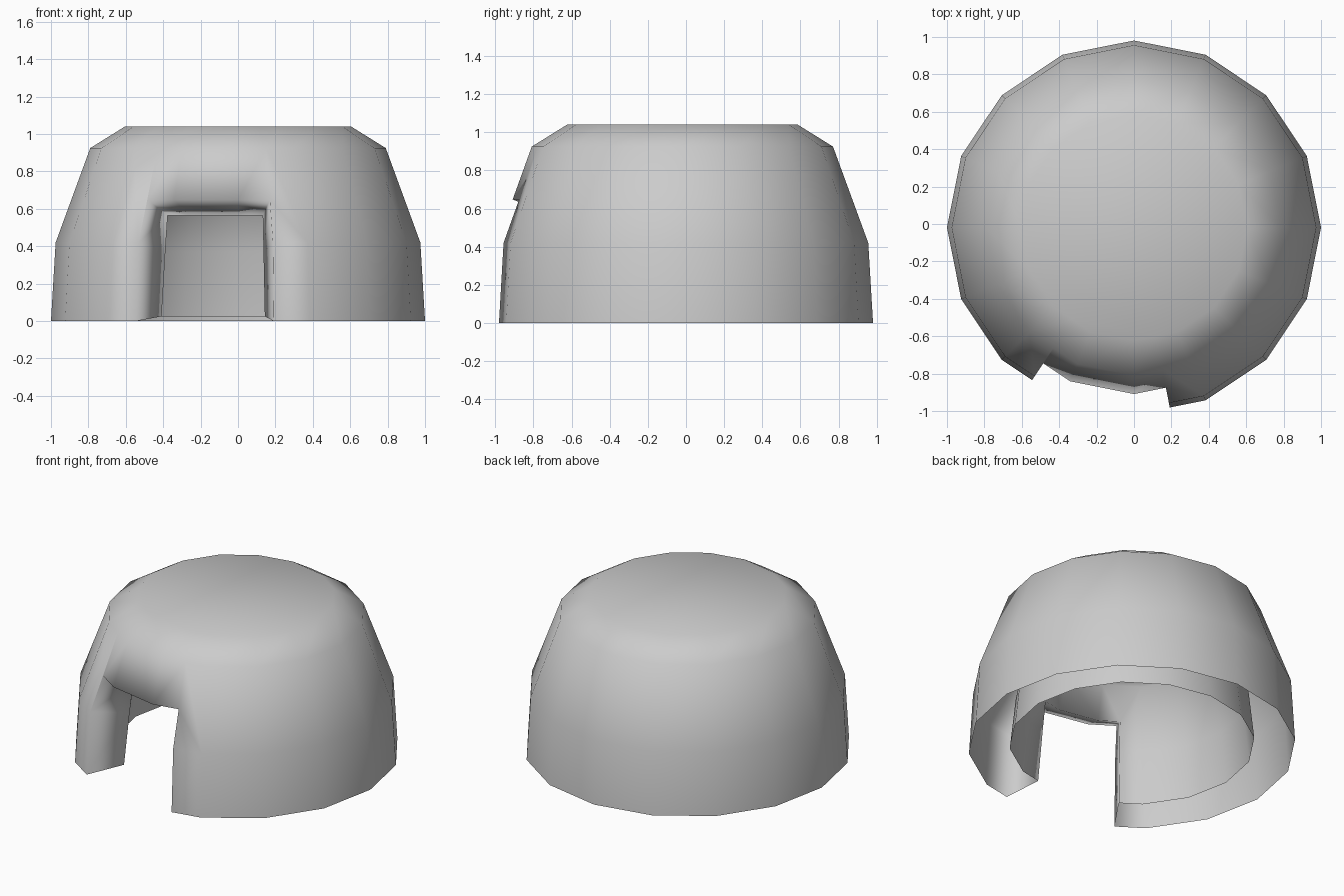
import bpy, bmesh, math
from mathutils import Vector

if "Cube" in bpy.data.objects:
    bpy.data.objects.remove(bpy.data.objects["Cube"])

CY = -0.019      # slight offset so the bounds are centred
SIDES = 16

# (radius, height) rows: base, belt, door lintel, shoulder, crown
OUTER = [(1.0, 0.0), (0.975, 0.42), (0.89, 0.648), (0.79, 0.925), (0.605, 1.04)]
INNER = [(0.75, 0.025), (0.713, 0.37), (0.69, 0.565), (0.605, 0.77), (0.54, 0.80)]
LINTEL = 2
BANDS = [(0, 1), (1, 3), (3, 4)]


def direction(step):
    """Unit 16-gon corner, counted from the front, negative towards -x."""
    a = math.radians(-90 + step * 360 / SIDES)
    return Vector((math.cos(a), math.sin(a)))


# Columns run from the left door jamb to the right jamb and on round the back
half = lambda i: (direction(i) + direction(i + 1)) / 2
cols = [half(-2), direction(-1), direction(0), half(0)]
cols += [direction(i) for i in range(1, SIDES - 1)]
N = len(cols)
DOOR = 3         # number of door columns; jambs are columns 0 and 3

bm = bmesh.new()


def make_wall(profile):
    """One shell with the doorway left open."""
    v = {}
    for c, d in enumerate(cols):
        for r, (rad, z) in enumerate(profile):
            if r == LINTEL and c > DOOR:
                continue                      # lintel row only around the door
            if r < LINTEL and 0 < c < DOOR:
                continue                      # nothing inside the doorway
            v[r, c] = bm.verts.new((d.x * rad, d.y * rad + CY, z))
    for c in range(N):
        n = (c + 1) % N
        for lo, hi in BANDS:
            if c < DOOR and lo == 0:
                continue
            if c < DOOR and lo == 1:
                ring = [(LINTEL, c), (LINTEL, n), (hi, n), (hi, c)]
            else:
                ring = [(lo, c), (lo, n), (hi, n), (hi, c)]
                if lo == 1 and (LINTEL, c) in v:
                    ring.append((LINTEL, c))
                if lo == 1 and (LINTEL, n) in v:
                    ring.insert(2, (LINTEL, n))
            bm.faces.new([v[k] for k in ring])
    bm.faces.new([v[len(profile) - 1, c] for c in range(N)])
    return v


# Outer and inner shells, open underneath
outer = make_wall(OUTER)
inner = make_wall(INNER)

# Door reveal joining the two shells
reveal = [(0, 0), (1, 0)] + [(LINTEL, c) for c in range(DOOR + 1)] + [(1, DOOR), (0, DOOR)]
for a, b in zip(reveal, reveal[1:]):
    bm.faces.new((outer[a], outer[b], inner[b], inner[a]))

# Normals: outer shell out, inner shell in, all smooth
bmesh.ops.recalc_face_normals(bm, faces=bm.faces)
top = max(bm.faces, key=lambda f: f.calc_center_median().z)
if top.normal.z < 0:
    bmesh.ops.reverse_faces(bm, faces=bm.faces)
for f in bm.faces:
    f.smooth = True

mesh = bpy.data.meshes.new("dome_shelter")
bm.to_mesh(mesh)
bm.free()
obj = bpy.data.objects.new("dome_shelter", mesh)
bpy.context.collection.objects.link(obj)
